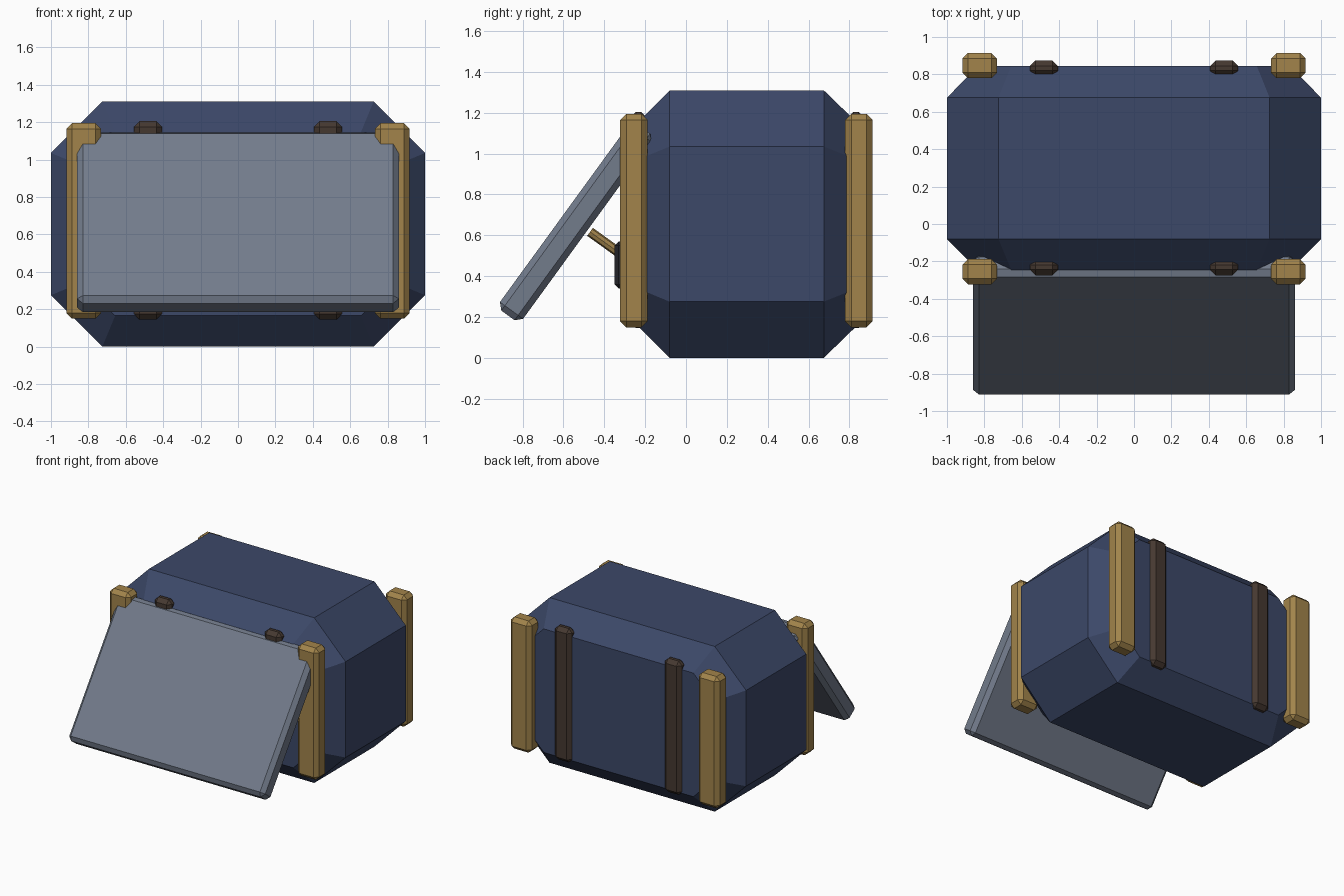
import bpy, bmesh, math
from mathutils import Vector

if "Cube" in bpy.data.objects:
    bpy.data.objects.remove(bpy.data.objects["Cube"])


def mat(name, rgb):
    m = bpy.data.materials.new(name)
    m.diffuse_color = (*rgb, 1)
    m.use_nodes = True
    m.node_tree.nodes["Principled BSDF"].inputs["Base Color"].default_value = m.diffuse_color
    return m


NAVY = mat("navy", (0.045, 0.065, 0.14))
GOLD = mat("gold", (0.36, 0.23, 0.07))
BROWN = mat("brown", (0.06, 0.04, 0.03))
GREY = mat("slate", (0.17, 0.2, 0.26))
DARK = mat("dark", (0.02, 0.02, 0.025))


def finish(bm, name, material):
    bmesh.ops.recalc_face_normals(bm, faces=bm.faces)
    me = bpy.data.meshes.new(name)
    bm.to_mesh(me)
    bm.free()
    ob = bpy.data.objects.new(name, me)
    bpy.context.collection.objects.link(ob)
    me.materials.append(material)
    return ob


def box(name, center, size, bevel, material, rot_x=0.0):
    bm = bmesh.new()
    bmesh.ops.create_cube(bm, size=1)
    bmesh.ops.scale(bm, vec=size, verts=bm.verts)
    bmesh.ops.bevel(bm, geom=bm.edges[:], offset=bevel, segments=1,
                    affect='EDGES', profile=0.5)
    ob = finish(bm, name, material)
    ob.location = center
    ob.rotation_euler.x = rot_x
    return ob


# Body: octagonal barrel along y with chamfered ends
def octagon(inset):
    hx, hz = 1 - inset, 0.655 - inset
    c = 0.275 - inset * (2 - math.sqrt(2))
    pts = [(hx, hz - c), (hx - c, hz)]
    pts += [(-x, z) for x, z in reversed(pts)]
    return pts + [(-x, -z) for x, z in pts]


bm = bmesh.new()
rings = [[bm.verts.new((x, y, z + 0.655)) for x, z in octagon(i)]
         for y, i in ((-0.245, 0.165), (-0.08, 0), (0.675, 0), (0.845, 0.165))]
for a, b in zip(rings, rings[1:]):
    for k in range(8):
        bm.faces.new((a[k], a[k - 1], b[k - 1], b[k]))
bm.faces.new(rings[0])
bm.faces.new(rings[-1])
finish(bm, "body", NAVY)

# Corner posts and straps, front and back
for side, tag in ((-1, "left"), (1, "right")):
    box(f"front_post_{tag}", (side * 0.825, -0.255, 0.672), (0.185, 0.135, 1.045), 0.03, GOLD)
    box(f"back_post_{tag}", (side * 0.825, 0.847, 0.672), (0.185, 0.135, 1.045), 0.03, GOLD)
    box(f"front_strap_{tag}", (side * 0.482, -0.232, 0.675), (0.15, 0.085, 1.06), 0.03, BROWN)
    box(f"back_strap_{tag}", (side * 0.482, 0.832, 0.675), (0.15, 0.085, 1.06), 0.03, BROWN)

# Open front flap, hinged at its top
box("front_flap", (0, -0.54, 0.665), (1.72, 0.14, 1.13), 0.03, GREY, math.radians(-36))

# Latch plate and lever behind the flap
box("latch_plate", (0, -0.29, 0.455), (0.2, 0.12, 0.23), 0.02, DARK)
start, end = Vector((0, -0.3, 0.495)), Vector((0, -0.47, 0.617))
bm = bmesh.new()
bmesh.ops.create_cone(bm, cap_ends=True, segments=8, radius1=0.024, radius2=0.024,
                      depth=(end - start).length)
lever = finish(bm, "latch_lever", GOLD)
lever.location = (start + end) / 2
lever.rotation_mode = 'QUATERNION'
lever.rotation_quaternion = (end - start).to_track_quat('Z', 'Y')
